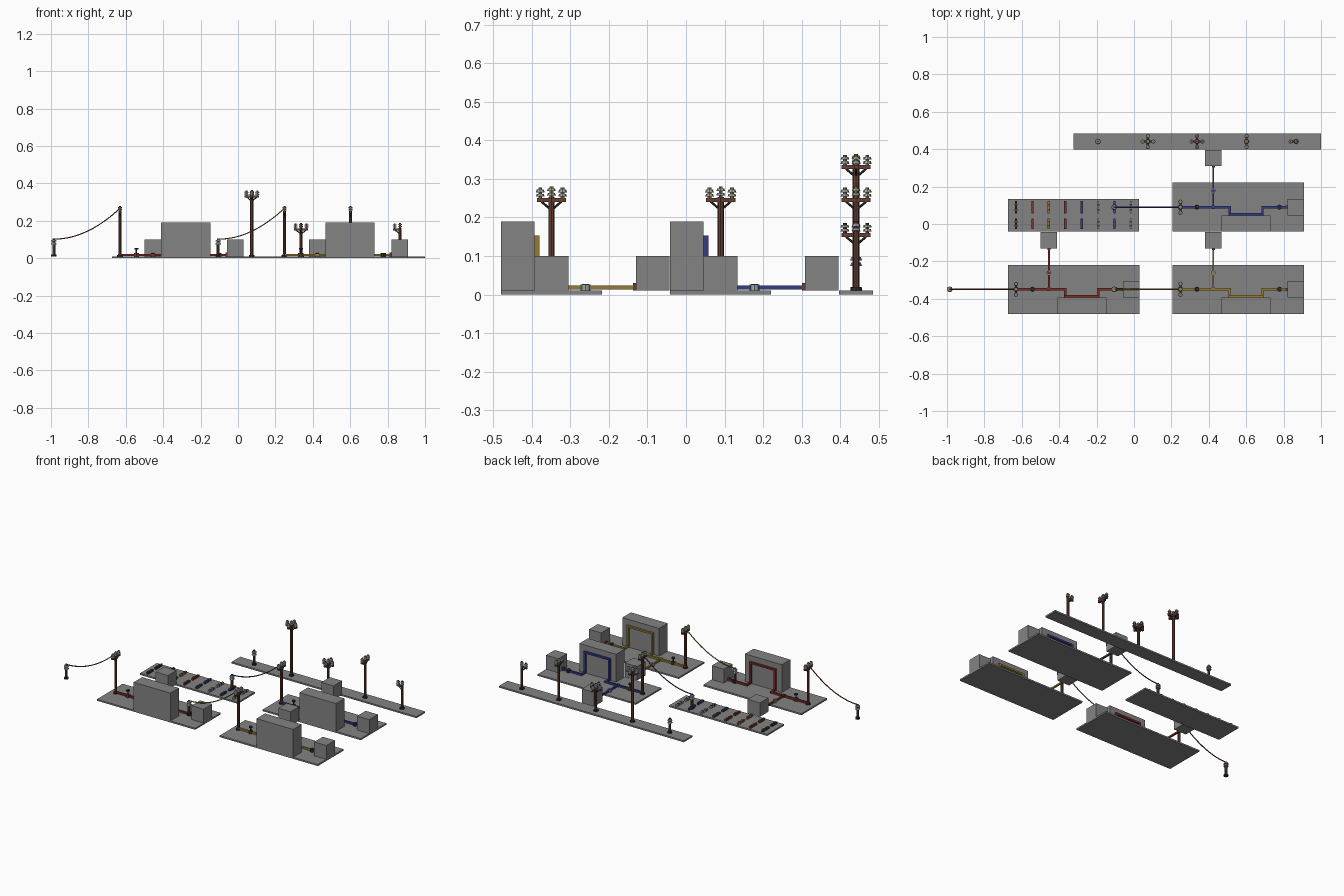
import bpy, bmesh, math
from mathutils import Vector, Matrix

if "Cube" in bpy.data.objects:
    bpy.data.objects.remove(bpy.data.objects["Cube"])


def mat(name, r, g, b):
    m = bpy.data.materials.new(name)
    m.diffuse_color = (r, g, b, 1)
    m.use_nodes = True
    m.node_tree.nodes["Principled BSDF"].inputs["Base Color"].default_value = m.diffuse_color
    return m


GREY = mat("concrete grey", 0.23, 0.23, 0.23)
WOOD = mat("wood brown", 0.13, 0.05, 0.033)
GLASS = mat("insulator grey", 0.32, 0.38, 0.40)
RED = mat("red", 0.20, 0.028, 0.018)
YELLOW = mat("yellow", 0.30, 0.20, 0.035)
BLUE = mat("blue", 0.035, 0.045, 0.24)
DARK = mat("dark iron", 0.025, 0.025, 0.03)


class Part:
    """Collects simple solids in one mesh, with one material per solid."""
    def __init__(self, name):
        self.name, self.bm, self.mats = name, bmesh.new(), []

    def paint(self, verts, m):
        if m not in self.mats:
            self.mats.append(m)
        for f in {f for v in verts for f in v.link_faces}:
            f.material_index = self.mats.index(m)

    def box(self, x0, x1, y0, y1, z0, z1, m):
        M = Matrix.Translation(((x0 + x1) / 2, (y0 + y1) / 2, (z0 + z1) / 2))
        M = M @ Matrix.Diagonal((x1 - x0, y1 - y0, z1 - z0, 1))
        self.paint(bmesh.ops.create_cube(self.bm, size=1, matrix=M)["verts"], m)

    def rod(self, a, b, r, m, r2=None, n=8):
        a, b = Vector(a), Vector(b)
        d = b - a
        M = Matrix.Translation((a + b) / 2) @ d.to_track_quat("Z", "Y").to_matrix().to_4x4()
        g = bmesh.ops.create_cone(self.bm, cap_ends=True, segments=n, radius1=r,
                                  radius2=r if r2 is None else r2, depth=d.length, matrix=M)
        self.paint(g["verts"], m)

    def bar(self, a, b, w, h, m):
        # axis-aligned bar between two points, extended to close its corners
        lo = [min(p, q) for p, q in zip(a, b)]
        hi = [max(p, q) for p, q in zip(a, b)]
        self.box(lo[0] - w / 2, hi[0] + w / 2, lo[1] - w / 2, hi[1] + w / 2,
                 lo[2] - h / 2, hi[2] + h / 2, m)

    def done(self):
        me = bpy.data.meshes.new(self.name)
        self.bm.to_mesh(me)
        self.bm.free()
        for m in self.mats:
            me.materials.append(m)
        ob = bpy.data.objects.new(self.name, me)
        bpy.context.collection.objects.link(ob)


def slab(name, *dims):
    p = Part(name)
    p.box(*dims, GREY)
    p.done()


def insulator(p, x, y, z, core):
    # two flared discs on a coloured core
    p.rod((x, y, z), (x, y, z + 0.027), 0.005, core)
    for dz in (0.004, 0.015):
        p.rod((x, y, z + dz), (x, y, z + dz + 0.007), 0.0115, GLASS, 0.009)


def pole(name, x, y, top, arms, core, r=0.008):
    p = Part(name)
    p.rod((x, y, 0.01), (x, y, 0.018), 0.015, DARK)
    p.rod((x, y, 0.018), (x, y, top), r, WOOD)
    insulator(p, x, y, top, core)
    for dx, dy in arms:
        e = 0.038
        ex, ey = x + dx * e, y + dy * e
        hx, hy = abs(dy) * 0.006, abs(dx) * 0.006
        p.box(min(x, ex) - hx, max(x, ex) + hx, min(y, ey) - hy, max(y, ey) + hy,
              top - 0.013, top - 0.002, WOOD)
        p.rod((x, y, top - 0.034), (x + dx * 0.026, y + dy * 0.026, top - 0.012), 0.003, DARK, n=6)
        insulator(p, x + dx * 0.029, y + dy * 0.029, top - 0.003, core)
    p.done()


def low_post(name, x, y, core):
    p = Part(name)
    p.rod((x, y, 0.01), (x, y, 0.02), 0.014, DARK)
    p.rod((x, y, 0.02), (x, y, 0.075), 0.008, WOOD)
    p.rod((x, y, 0.075), (x, y, 0.105), 0.006, core)
    for z in (0.074, 0.089):
        p.rod((x, y, z), (x, y, z + 0.009), 0.0155, GLASS, 0.012)
    p.done()


def wire(name, x0, x1, y, m):
    # hanging wire: flat at the low post, rising to the tall pole
    c = bpy.data.curves.new(name, "CURVE")
    c.dimensions, c.bevel_depth, c.bevel_resolution = "3D", 0.0033, 1
    s = c.splines.new("POLY")
    n = 16
    s.points.add(n)
    for i in range(n + 1):
        t = i / n
        s.points[i].co = (x0 + (x1 - x0) * t, y, 0.102 + 0.165 * t * t, 1)
    c.materials.append(m)
    bpy.context.collection.objects.link(bpy.data.objects.new(name, c))


NS, EW = [(0, 1), (0, -1)], [(1, 0), (-1, 0)]


def station(tag, ox, oy, col):
    # plate with wall block, end block, supply block, cable run and tall pole
    slab(tag + "_plate", ox, ox + 0.703, oy, oy + 0.262, 0, 0.01)
    slab(tag + "_wall_block", ox + 0.263, ox + 0.526, oy, oy + 0.087, 0.01, 0.19)
    slab(tag + "_end_block", ox + 0.616, ox + 0.703, oy + 0.087, oy + 0.175, 0.01, 0.10)
    slab(tag + "_supply_block", ox + 0.175, ox + 0.263, oy + 0.35, oy + 0.437, 0.01, 0.10)
    cy, wy, z, zt = oy + 0.131, oy + 0.093, 0.018, 0.148
    xs = [ox + d for d in (0.04, 0.307, 0.482, 0.612)]
    path = [(xs[0], cy, z), (xs[1], cy, z), (xs[1], wy, z), (xs[1], wy, zt),
            (xs[2], wy, zt), (xs[2], wy, z), (xs[2], cy, z), (xs[3], cy, z)]
    p = Part(tag + "_cable")
    for a, b in zip(path, path[1:]):
        p.bar(a, b, 0.013, 0.011, col)
    bx = ox + 0.219
    p.bar((bx, cy, z), (bx, oy + 0.344, z), 0.010, 0.010, col)
    p.box(bx - 0.009, bx + 0.009, cy - 0.009, cy + 0.009, 0.01, 0.026, col)
    # end sockets
    p.box(bx - 0.008, bx + 0.008, oy + 0.342, oy + 0.35, 0.01, 0.03, WOOD)
    p.box(xs[3] - 0.006, xs[3] + 0.004, cy - 0.008, cy + 0.008, 0.01, 0.03, WOOD)
    p.done()
    # cable fittings: lever switch, low cap, inline ring
    f = Part(tag + "_fittings")
    kx = ox + 0.131
    f.rod((kx, cy, 0.01), (kx, cy, 0.027), 0.014, WOOD)
    f.rod((kx, cy, 0.027), (kx, cy, 0.048), 0.004, DARK)
    f.rod((kx, cy, 0.047), (kx, cy, 0.055), 0.011, DARK)
    kx = ox + 0.572
    f.rod((kx, cy, 0.01), (kx, cy, 0.028), 0.014, DARK)
    f.rod((bx, oy + 0.219, 0.01), (bx, oy + 0.219, 0.026), 0.013, GLASS)
    f.rod((bx, oy + 0.219, 0.025), (bx, oy + 0.219, 0.028), 0.009, col)
    f.done()
    # tall pole, low post and hanging wire
    px = ox + 0.043
    pole(tag + "_tall_pole", px, cy, 0.253, NS, YELLOW)
    low_post(tag + "_low_post", px - 0.354, cy, col)
    wire(tag + "_wire", px - 0.354, px, cy, col)


station("red_station", -0.674, -0.48, RED)
station("yellow_station", 0.205, -0.48, YELLOW)
station("blue_station", 0.205, -0.041, BLUE)

# sample plate with two rows of short cable pieces
slab("sample_plate", -0.674, 0.028, -0.041, 0.133, 0, 0.01)
s = Part("cable_samples")
for i, m in enumerate((DARK, RED, YELLOW, RED, BLUE, GLASS, BLUE, GLASS)):
    x = -0.631 + i * 0.0878
    for y, h in ((0.089, 0.033), (0.002, 0.028)):
        s.box(x - 0.006, x + 0.006, y - h, y + h, 0.01, 0.022, m)
        for e in (-0.4, 0.4):
            s.box(x - 0.007, x + 0.007, y + h * e - 0.004, y + h * e + 0.004, 0.01, 0.024, WOOD)
s.done()

# back plate with the row of pole types
slab("pole_plate", -0.324, 1.0, 0.397, 0.485, 0, 0.01)
Y = 0.441
low_post("display_low_post", -0.193, Y, RED)
pole("display_high_pole", 0.074, Y, 0.338, NS + EW, YELLOW, 0.009)
pole("display_short_pole", 0.337, Y, 0.162, NS + EW, RED)
pole("display_tall_pole", 0.602, Y, 0.253, NS, YELLOW)
pole("display_side_pole", 0.867, Y, 0.162, [(-1, 0)], RED)
